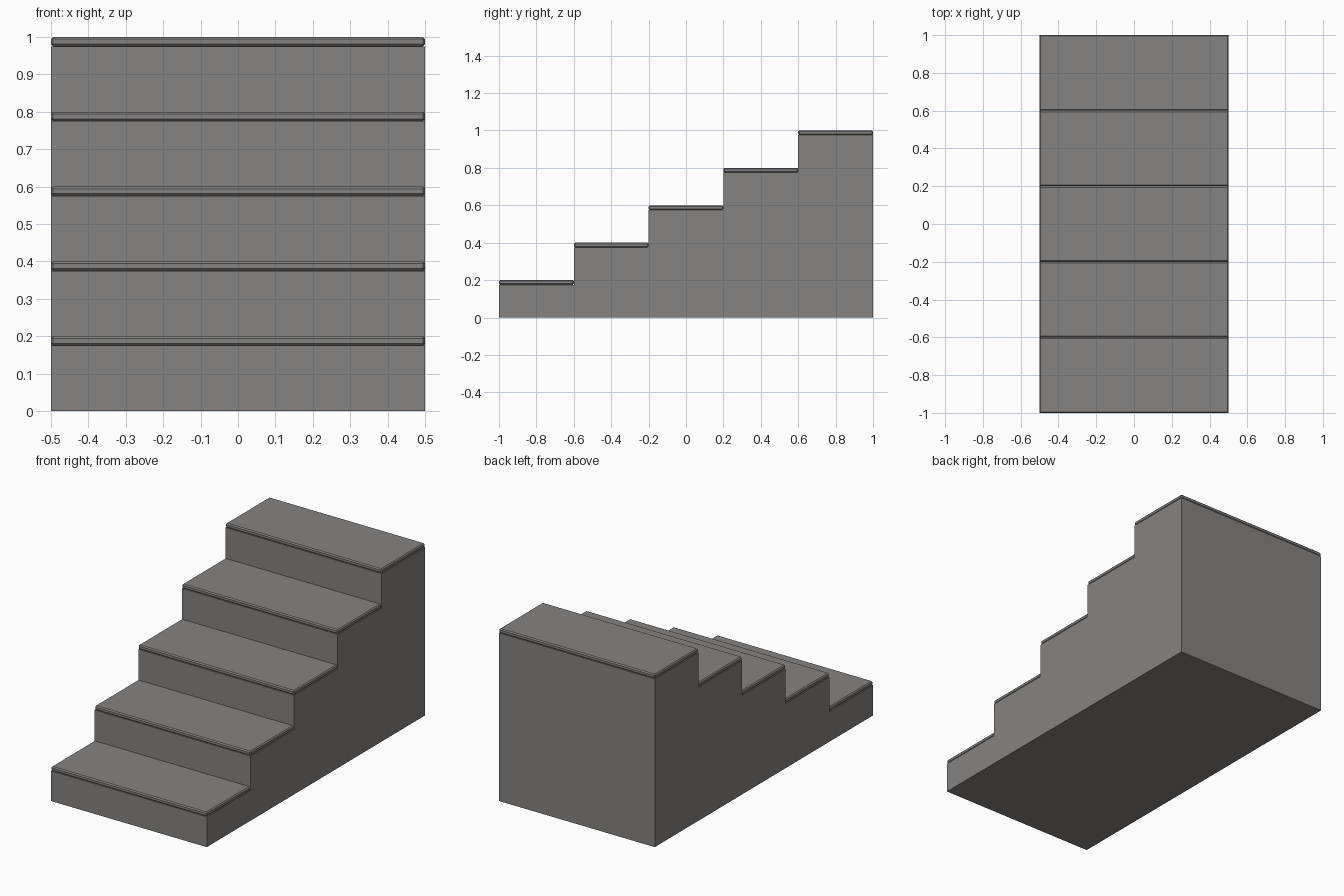
import bpy
import bmesh

STEPS, DEPTH, RISE = 5, 0.4, 0.2
WIDTH, SLAB, CHAMFER = 1.0, 0.025, 0.006

default_cube = bpy.data.objects.get("Cube")
if default_cube:
    bpy.data.objects.remove(default_cube, do_unlink=True)

stone = bpy.data.materials.new("warm grey stone")
stone.use_nodes = True
colour = (0.235, 0.228, 0.218, 1)
stone.diffuse_color = colour
stone.node_tree.nodes["Principled BSDF"].inputs["Base Color"].default_value = colour


def add_object(name, bm):
    mesh = bpy.data.meshes.new(name)
    bmesh.ops.recalc_face_normals(bm, faces=bm.faces)
    bm.to_mesh(mesh)
    bm.free()
    mesh.materials.append(stone)
    obj = bpy.data.objects.new(name, mesh)
    bpy.context.collection.objects.link(obj)
    return obj


# Solid stair body: stepped side profile extruded across the width
profile = [(1, 0), (-1, 0)]
for i in range(STEPS):
    y, z = -1 + i * DEPTH, (i + 1) * RISE - SLAB
    profile += [(y, z), (y + DEPTH, z)]
bm = bmesh.new()
side = bm.faces.new([bm.verts.new((-WIDTH / 2, y, z)) for y, z in profile])
extruded = bmesh.ops.extrude_face_region(bm, geom=[side])["geom"]
bmesh.ops.translate(bm, vec=(WIDTH, 0, 0),
                    verts=[v for v in extruded if isinstance(v, bmesh.types.BMVert)])
add_object("stair_body", bm)

# Chamfered tread slab on each step
for i in range(STEPS):
    bm = bmesh.new()
    bmesh.ops.create_cube(bm, size=1)
    bmesh.ops.scale(bm, vec=(WIDTH, DEPTH, SLAB), verts=bm.verts)
    tread = add_object(f"tread_{i + 1}", bm)
    tread.location = (0, -1 + (i + 0.5) * DEPTH, (i + 1) * RISE - SLAB / 2)
    bevel = tread.modifiers.new("chamfer", "BEVEL")
    bevel.width = CHAMFER
    bevel.segments = 1
    bevel.limit_method = "NONE"
